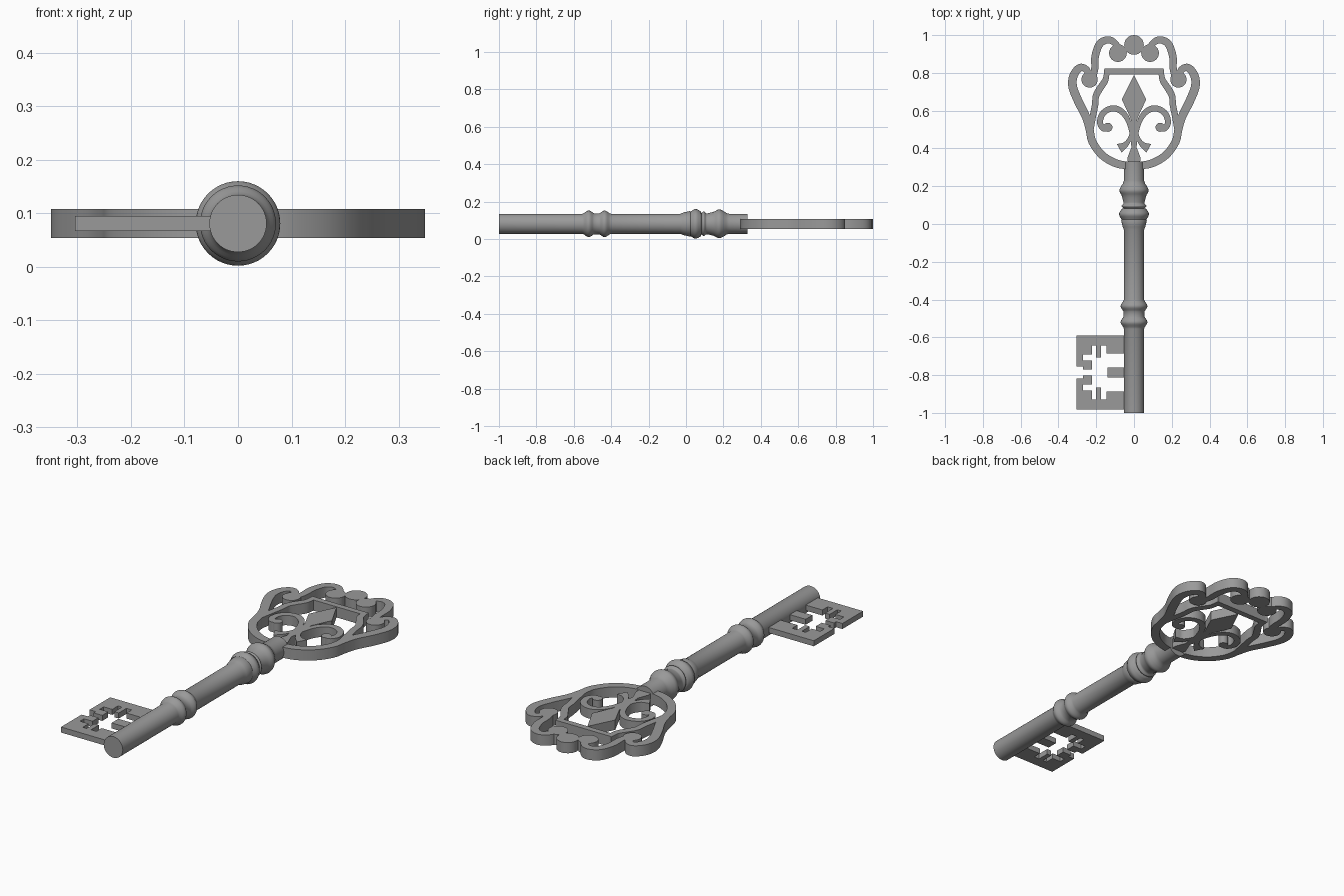
import bpy, bmesh, math
from mathutils import Vector

if "Cube" in bpy.data.objects:
    bpy.data.objects.remove(bpy.data.objects["Cube"])

ZC = 0.081  # height of the key's mid-plane
IRON = bpy.data.materials.new("dark_iron")
IRON.diffuse_color = (.32, .32, .32, 1)
IRON.use_nodes = True
IRON.node_tree.nodes["Principled BSDF"].inputs["Base Color"].default_value = IRON.diffuse_color


def finish(name, bm, mirror=None, angle=35):
    bmesh.ops.recalc_face_normals(bm, faces=bm.faces)
    me = bpy.data.meshes.new(name)
    bm.to_mesh(me)
    bm.free()
    me.materials.append(IRON)
    ob = bpy.data.objects.new(name, me)
    bpy.context.collection.objects.link(ob)
    bpy.ops.object.select_all(action='DESELECT')
    ob.select_set(True)
    bpy.context.view_layer.objects.active = ob
    bpy.ops.object.shade_smooth_by_angle(angle=math.radians(angle))
    if mirror:
        m = ob.modifiers.new("mirror", 'MIRROR')
        m.use_axis = mirror
        m.use_clip = True
    return ob


def smooth_path(pts, n=6):
    """Catmull-Rom through (x, y, width) points."""
    p = [Vector(q) for q in pts]
    p = [2 * p[0] - p[1]] + p + [2 * p[-1] - p[-2]]
    out = []
    for a, b, c, d in zip(p, p[1:], p[2:], p[3:]):
        for i in range(n):
            t = i / n
            out.append(0.5 * (2*b + (c-a)*t + (2*a-5*b+4*c-d)*t*t + (3*b-a-3*c+d)*t**3))
    return out + [p[-2]]


def ribbon(bm, pts, thick, n=6):
    """Flat bar of varying width swept along a plan path."""
    path = smooth_path(pts, n) if n > 1 else [Vector(q) for q in pts]
    rings = []
    for i, q in enumerate(path):
        t = (path[min(i+1, len(path)-1)] - path[max(i-1, 0)]).xy.normalized()
        o = Vector((-t.y, t.x)) * q.z / 2
        rings.append([bm.verts.new((q.x + s*o.x, q.y + s*o.y, ZC + h*thick/2))
                      for s, h in ((1, 1), (-1, 1), (-1, -1), (1, -1))])
    for a, b in zip(rings, rings[1:]):
        for k in range(4):
            bm.faces.new((a[k], a[(k+1) % 4], b[(k+1) % 4], b[k]))
    bm.faces.new(rings[0])
    bm.faces.new(rings[-1])


def plate(bm, pts, thick):
    f = bm.faces.new([bm.verts.new((x, y, ZC - thick/2)) for x, y in pts])
    r = bmesh.ops.extrude_face_region(bm, geom=[f])
    bmesh.ops.translate(bm, vec=(0, 0, thick),
                        verts=[v for v in r['geom'] if isinstance(v, bmesh.types.BMVert)])


def disc(bm, x, y, r, thick, n=28):
    plate(bm, [(x + r*math.cos(2*math.pi*i/n), y + r*math.sin(2*math.pi*i/n))
               for i in range(n)], thick)


# Turned shank with collars: (y, radius)
def bead(y, r, half, base, n=8):
    return [(y + half*(2*i/n - 1), base + (r-base)*math.sin(math.pi*i/n)**1.3)
            for i in range(n+1)]


profile = [(-1, 0), (-1, .0535), (-.555, .0535)]
profile += bead(-.52, .071, .028, .056) + bead(-.435, .071, .028, .056)
profile += [(-.4, .0535), (-.03, .0535), (-.015, .06), (.02, .068)]
profile += bead(.052, .079, .028, .066) + bead(.095, .066, .012, .056)
profile += [(.115, .056), (.14, .062)] + bead(.178, .077, .028, .065)
profile += [(.215, .058), (.23, .0535), (.33, .0535), (.33, 0)]
bm = bmesh.new()
vs = [bm.verts.new((r, y, ZC)) for y, r in profile]
es = [bm.edges.new(e) for e in zip(vs, vs[1:])]
bmesh.ops.spin(bm, geom=vs + es, cent=(0, 0, ZC), axis=(0, 1, 0), angle=2*math.pi, steps=48)
bmesh.ops.remove_doubles(bm, verts=bm.verts, dist=1e-5)
finish("shank", bm, angle=50)

# Warded bit: upper half of the outline, mirrored about its middle
MID = -.786
half = [(-.27, .032), (-.305, .032), (-.305, .197), (-.03, .197), (-.03, .1), (-.145, .1),
        (-.145, .142), (-.175, .142), (-.175, .08), (-.2, .08), (-.2, .142), (-.222, .142),
        (-.222, .095), (-.27, .095), (-.27, .063), (-.222, .063), (-.222, .015), (-.27, .015)]
for s, nm in ((1, "bit_upper"), (-1, "bit_lower")):
    bm = bmesh.new()
    plate(bm, [(x, MID + s*y) for x, y in half], .028)
    finish(nm, bm)
bm = bmesh.new()
plate(bm, [(-.14, MID-.027), (-.03, MID-.027), (-.03, MID+.027), (-.14, MID+.027)], .028)
finish("bit_ward", bm)

# Bow frame: base ring rising into side lobe, crown scroll, knobs
T = .054
X = (True, False, False)
bm = bmesh.new()
ribbon(bm, [(.03, .308, .04), (.10, .323, .042), (.17, .366, .042), (.22, .435, .042),
            (.235, .5, .042), (.255, .57, .044), (.295, .65, .046), (.325, .73, .046),
            (.318, .79, .044), (.285, .828, .04), (.25, .815, .036), (.238, .77, .036)], T)
ribbon(bm, [(.225, .76, .036), (.208, .82, .038), (.205, .89, .04), (.18, .955, .04),
            (.135, .975, .038), (.098, .955, .034), (.08, .92, .03)], T)
disc(bm, .235, .765, .043, T)
disc(bm, .085, .905, .047, T)
finish("bow_frame", bm, X)
bm = bmesh.new()
disc(bm, 0, .948, .052, T)
finish("crown_ball", bm)

# Shield-shaped inner frame
bm = bmesh.new()
ribbon(bm, [(0, .807, .03), (.155, .807, .03)], T, 1)
ribbon(bm, [(.142, .822, .03), (.147, .78, .03), (.155, .755, .034), (.185, .71, .036),
            (.202, .675, .034), (.206, .63, .034), (.22, .56, .034), (.232, .49, .034)], T, 3)
finish("bow_shield", bm, X)

# Fleur ornament: spear, scrolls, leaves
bm = bmesh.new()
plate(bm, [(0, .79), (.065, .66), (.018, .56), (.012, .5), (.012, .41), (.035, .35),
           (.03, .31), (0, .31)], .05)
ribbon(bm, [(.006, .40, .012), (.018, .5, .02), (.04, .565, .028), (.08, .605, .032),
            (.125, .61, .032), (.165, .585, .032), (.18, .54, .032), (.165, .507, .03),
            (.14, .503, .026)], .05)
disc(bm, .138, .512, .024, .05, 20)
ribbon(bm, [(.008, .51, .012), (.022, .455, .02), (.045, .42, .03), (.078, .40, .052)], .05)
finish("fleur", bm, X)
